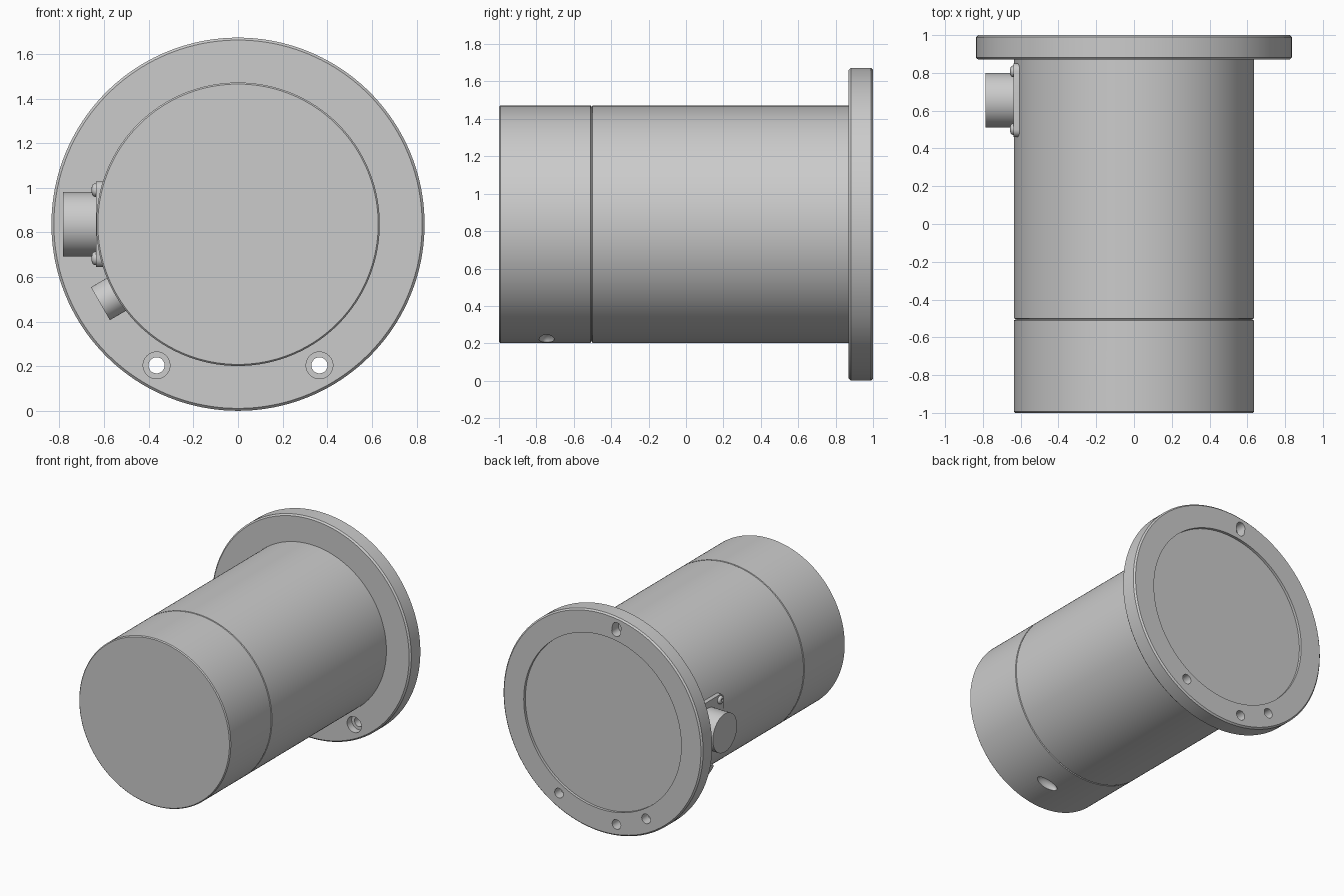
import bpy, bmesh
from math import radians, sin, cos, pi
from mathutils import Vector, Matrix

if "Cube" in bpy.data.objects:
    bpy.data.objects.remove(bpy.data.objects["Cube"])

CZ = 0.837                      # height of the main axis
Y = Vector((0, 1, 0))


def add(name, bm):
    bmesh.ops.recalc_face_normals(bm, faces=bm.faces)
    me = bpy.data.meshes.new(name)
    bm.to_mesh(me)
    bm.free()
    ob = bpy.data.objects.new(name, me)
    bpy.context.collection.objects.link(ob)
    return ob


def lathe(name, profile, loc=(0, 0, CZ), axis=Y, steps=48):
    """Spin (radius, distance along axis) points about an axis."""
    bm = bmesh.new()
    vs = [bm.verts.new((r, 0, h)) for r, h in profile]
    es = [bm.edges.new(p) for p in zip(vs, vs[1:])]
    bmesh.ops.spin(bm, geom=vs + es, cent=(0, 0, 0), axis=(0, 0, 1),
                   angle=2 * pi, steps=steps, use_duplicate=False)
    bmesh.ops.remove_doubles(bm, verts=bm.verts, dist=1e-5)
    rot = Vector(axis).to_track_quat('Z', 'Y').to_matrix().to_4x4()
    bm.transform(Matrix.Translation(loc) @ rot)
    return add(name, bm)


def rod(name, r, h0, h1, loc, axis=Y, steps=48, ch=0.0):
    pts = [(0, h0), (r, h0), (r, h1 - ch), (r - ch, h1), (0, h1)]
    return lathe(name, pts if ch else pts[:3] + pts[4:], loc, axis, steps)


def cut(target, cutter):
    cutter.hide_render = True
    m = target.modifiers.new("cut", 'BOOLEAN')
    m.operation, m.solver, m.object = 'DIFFERENCE', 'EXACT', cutter
    bpy.context.view_layer.objects.active = target
    bpy.ops.object.modifier_apply(modifier=m.name)
    bpy.data.objects.remove(cutter)


def polar(r, deg, y):
    a = radians(deg)
    return Vector((r * cos(a), y, CZ + r * sin(a)))


# Cylindrical housing with the cover seam groove
body = lathe("housing", [(0, -1), (0.628, -1), (0.635, -0.993), (0.635, -0.51),
                         (0.628, -0.507), (0.628, -0.503), (0.635, -0.5),
                         (0.635, 0.9), (0, 0.9)], steps=160)

# Two opposite scooped wrench pockets in the cover
for deg in (104, 284):
    bm = bmesh.new()
    bmesh.ops.create_uvsphere(bm, u_segments=48, v_segments=24, radius=1)
    bm.transform(Matrix.Translation(polar(0.635, deg, -0.745))
                 @ Matrix.Rotation(-radians(deg), 4, 'Y')
                 @ Matrix.Diagonal((0.045, 0.04, 0.085, 1)))
    cut(body, add("pocket_cutter", bm))

# Mounting flange with a shallow recess in its back face
flange = lathe("mounting_flange", [(0, 0.87), (0.825, 0.87), (0.836, 0.881),
                                   (0.836, 0.989), (0.825, 1), (0.66, 1),
                                   (0.66, 0.98), (0, 0.98)], steps=160)

# Five counterbored bolt holes
for deg in (0, 60, 120, 240, 300):
    cut(flange, lathe("bolt_cutter", [(0, 0.8), (0.06, 0.8), (0.06, 0.925), (0.036, 0.925),
                                      (0.036, 1.1), (0, 1.1)], polar(0.73, deg, 0)))

# Blind dowel hole and dowel slot in the back face
cut(flange, rod("dowel_cutter", 0.036, 0.92, 1.1, polar(0.75, 261, 0)))
bm = bmesh.new()
ring = []
for i in range(34):
    a = pi * (i % 17) / 16 + (pi if i > 16 else 0)
    ring.append(bm.verts.new((0.036 * cos(a), 0.92,
                              0.036 * sin(a) + (0.018 if i < 17 else -0.018))))
face = bm.faces.new(ring)
top = bmesh.ops.extrude_face_region(bm, geom=[face])["geom"]
bmesh.ops.translate(bm, vec=(0, 0.2, 0),
                    verts=[v for v in top if isinstance(v, bmesh.types.BMVert)])
bm.transform(Matrix.Translation(polar(0.745, 99, 0)) @ Matrix.Rotation(radians(-9), 4, 'Y'))
cut(flange, add("slot_cutter", bm))

# Main connector: square plate with rounded corners, barrel and four screws
PY = 0.655
bm = bmesh.new()
bmesh.ops.create_cube(bm, size=1)
bm.transform(Matrix.Translation((-0.6185, PY, CZ)) @ Matrix.Diagonal((0.037, 0.39, 0.385, 1)))
corners = [e for e in bm.edges if abs(e.verts[0].co.x - e.verts[1].co.x) > 0.01]
bmesh.ops.bevel(bm, geom=corners, offset=0.04, segments=6, profile=0.5, affect='EDGES')
add("connector_plate", bm)
left = Vector((-1, 0, 0))
rod("connector_barrel", 0.145, 0.6, 0.785, (0, PY, CZ), left, 64)
for sy in (-1, 1):
    for sz in (-1, 1):
        pos = (0, PY + sy * 0.153, CZ + sz * 0.153)
        screw = lathe("plate_screw", [(0, 0.625), (0.03, 0.625), (0.03, 0.643), (0.026, 0.65),
                                      (0.018, 0.655), (0, 0.656)], pos, left, 32)
        cut(screw, rod("hex_cutter", 0.013, 0.645, 0.7, pos, left, 6))

# Small round plug below the main connector
d = polar(1, 210, 0) - Vector((0, 0, CZ))
rod("side_plug", 0.085, 0.58, 0.712, (0, PY, CZ), d, 48)

# Smooth curved walls, keep edges crisp
bpy.ops.object.select_all(action='DESELECT')
for ob in bpy.context.scene.objects:
    ob.select_set(True)
    bpy.context.view_layer.objects.active = ob
bpy.ops.object.shade_smooth_by_angle(angle=radians(30))
